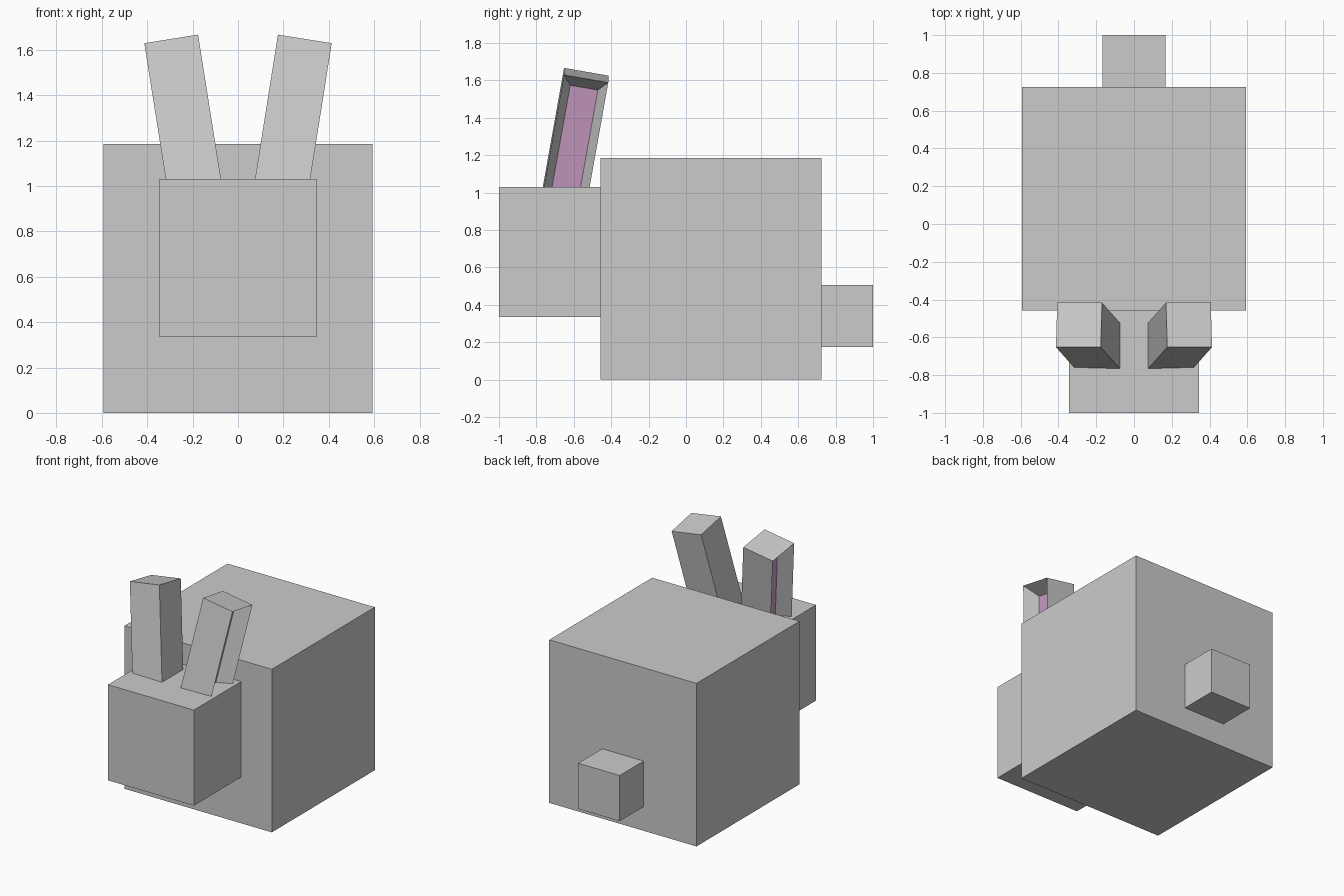
import bpy, bmesh, math
from mathutils import Matrix, Vector

if "Cube" in bpy.data.objects:
    bpy.data.objects.remove(bpy.data.objects["Cube"])


def material(name, colour):
    m = bpy.data.materials.new(name)
    m.diffuse_color = (*colour, 1)
    m.use_nodes = True
    m.node_tree.nodes["Principled BSDF"].inputs["Base Color"].default_value = m.diffuse_color
    return m


GREY = material("grey fur", (0.6, 0.6, 0.6))
PINK = material("inner ear pink", (0.60, 0.34, 0.56))


def finish(name, bm, *mats):
    bmesh.ops.recalc_face_normals(bm, faces=bm.faces)
    mesh = bpy.data.meshes.new(name)
    bm.to_mesh(mesh)
    bm.free()
    for m in mats:
        mesh.materials.append(m)
    ob = bpy.data.objects.new(name, mesh)
    bpy.context.collection.objects.link(ob)
    return ob


def box(lo, hi):
    lo, hi = Vector(lo), Vector(hi)
    bm = bmesh.new()
    bmesh.ops.create_cube(bm, size=1, matrix=Matrix.Translation((lo + hi) / 2)
                          @ Matrix.Diagonal((*(hi - lo), 1)))
    return bm


# Body, head and tail are plain blocks that overlap slightly
finish("body", box((-0.592, -0.457, 0), (0.592, 0.725, 1.185)), GREY)
finish("head", box((-0.345, -1, 0.335), (0.345, -0.31, 1.03)), GREY)
finish("tail", box((-0.167, 0.67, 0.175), (0.167, 1, 0.507)), GREY)


# Ears: tilted blocks with a tapered pink recess on the outer side
def ear(name, side):
    w, length, depth = 0.24, 0.85, 0.10
    bm = box((0, 0, -length), (w, w, 0))
    outer = max(bm.faces, key=lambda f: f.calc_center_median().x)
    bmesh.ops.inset_region(bm, faces=[outer], thickness=0.001)
    for v in outer.verts:
        c = v.co
        v.co = (w - depth,
                0.045 if c.y < w / 2 else w - 0.045,
                -0.065 if c.z > -length / 2 else -length + 0.065)
    outer.material_index = 1
    tilt = (Matrix.Translation((0.176, -0.652, 1.667))
            @ Matrix.Rotation(math.radians(9), 4, 'Y')
            @ Matrix.Rotation(math.radians(-10), 4, 'X'))
    bm.transform(Matrix.Diagonal((side, 1, 1, 1)) @ tilt)
    finish(name, bm, GREY, PINK)


ear("right_ear", 1)
ear("left_ear", -1)
